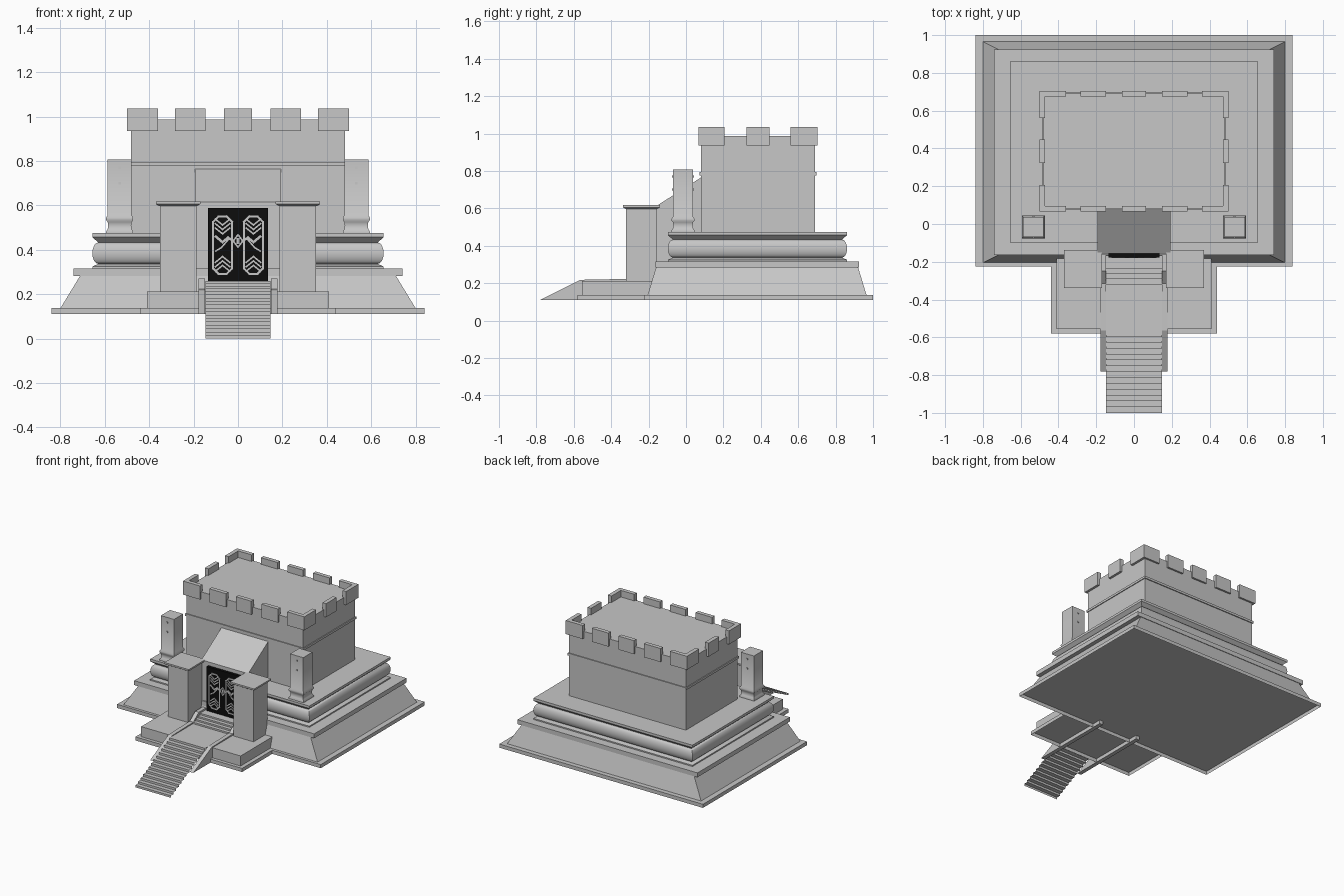
import bpy, bmesh
from math import radians, cos, sin, pi
from mathutils import Vector

cube = bpy.data.objects.get("Cube")
if cube:
    bpy.data.objects.remove(cube, do_unlink=True)


def material(name, value):
    m = bpy.data.materials.new(name)
    m.use_nodes = True
    color = (value, value, value, 1)
    m.diffuse_color = color
    m.node_tree.nodes["Principled BSDF"].inputs["Base Color"].default_value = color
    return m


STONE = material("grey stone", 0.57)
BLACK = material("black door", 0.004)


def finish(name, bm, mat=STONE, smooth=False, closed=True):
    if closed:
        bmesh.ops.recalc_face_normals(bm, faces=bm.faces)
    mesh = bpy.data.meshes.new(name)
    bm.to_mesh(mesh)
    bm.free()
    mesh.materials.append(mat)
    if smooth:
        mesh.shade_smooth()
        mesh.set_sharp_from_angle(angle=radians(35))
    ob = bpy.data.objects.new(name, mesh)
    bpy.context.scene.collection.objects.link(ob)
    return ob


def tier(name, cx, cy, rings, bottom=True, smooth=False):
    """Stack of rectangles (half width, half depth, height) joined by walls."""
    bm = bmesh.new()
    loops = []
    for hx, hy, z in rings:
        loops.append([bm.verts.new((cx + sx * hx, cy + sy * hy, z))
                      for sx, sy in ((-1, -1), (1, -1), (1, 1), (-1, 1))])
    for lo, hi in zip(loops, loops[1:]):
        for i in range(4):
            j = (i + 1) % 4
            bm.faces.new((lo[i], lo[j], hi[j], hi[i]))
    bm.faces.new(loops[-1])
    if bottom:
        bm.faces.new(loops[0][::-1])
    return finish(name, bm, smooth=smooth, closed=bottom)


def block(name, x0, x1, y0, y1, z0, z1, bottom=True):
    hx, hy = (x1 - x0) / 2, (y1 - y0) / 2
    return tier(name, (x0 + x1) / 2, (y0 + y1) / 2, [(hx, hy, z0), (hx, hy, z1)], bottom)


def prism(name, polys, axis, a, b, mat=STONE):
    """Extrude flat outlines along x or y from a to b."""
    bm = bmesh.new()
    for pts in polys:
        place = (lambda u, v: (a, u, v)) if axis == "x" else (lambda u, v: (u, a, v))
        face = bm.faces.new([bm.verts.new(place(u, v)) for u, v in pts])
        geo = bmesh.ops.extrude_face_region(bm, geom=[face])["geom"]
        move = Vector((b - a, 0, 0) if axis == "x" else (0, b - a, 0))
        bmesh.ops.translate(bm, vec=move, verts=[g for g in geo if isinstance(g, bmesh.types.BMVert)])
    return finish(name, bm, mat)


# Stepped base
PLINTH, Y_MID = 0.137, 0.385
block("main_plinth", -0.84, 0.84, -0.225, 1.0, 0.11, PLINTH, bottom=False)
block("front_plinth", -0.44, 0.44, -0.58, -0.225, 0.11, PLINTH, bottom=False)
block("front_platform", -0.41, 0.41, -0.555, -0.16, PLINTH, 0.212, bottom=False)
tier("sloped_tier", 0, 0.38, [(0.80, 0.585, PLINTH), (0.71, 0.54, 0.285)], bottom=False)
block("slab", -0.742, 0.742, -0.163, 0.925, 0.283, 0.316)

# Moulded tier with a rounded band between two grooves
insets = [(0, 0.316), (0, 0.325), (0.027, 0.337)]
for i in range(1, 10):
    t = pi * i / 10
    insets.append((0.027 - 0.027 * sin(t), 0.385 - 0.048 * cos(t)))
insets += [(0.027, 0.433), (0, 0.457), (0, 0.475)]
tier("moulded_tier", 0, 0.382, [(0.656 - d, 0.479 - d, z) for d, z in insets], smooth=True)

# Main hall
ROOF = 0.987
block("hall", -0.482, 0.482, 0.08, 0.69, 0.475, ROOF)
block("hall_string_course", -0.488, 0.488, 0.073, 0.697, 0.777, 0.794)

# Battlements
LOW, HIGH, THICK = 0.935, 1.036, 0.03
OUT_X, FRONT, BACK = 0.5, 0.066, 0.704
for lo, hi in ((-0.5, -0.36), (-0.283, -0.147), (-0.063, 0.063), (0.147, 0.283), (0.36, 0.5)):
    block("front_merlon", lo, hi, FRONT, FRONT + THICK, LOW, HIGH)
    block("back_merlon", lo, hi, BACK - THICK, BACK, LOW, HIGH)
for lo, hi in ((FRONT + THICK, 0.207), (0.323, 0.447), (0.56, BACK - THICK)):
    block("left_merlon", OUT_X - THICK, OUT_X, lo, hi, LOW, HIGH)
    block("right_merlon", -OUT_X, THICK - OUT_X, lo, hi, LOW, HIGH)

# Paired pieces either side of the entrance
for side, s in (("left", 1), ("right", -1)):
    # Free-standing pillar with a moulded foot
    px, py = s * 0.533, -0.016
    foot = [(0.061, 0.475), (0.061, 0.483), (0.054, 0.493), (0.052, 0.51), (0.054, 0.525),
            (0.061, 0.535), (0.061, 0.545), (0.054, 0.556), (0.054, 0.807)]
    tier(side + "_pillar", px, py, [(h, h, z) for h, z in foot], smooth=True)
    for z in (0.70, 0.77):
        block(side + "_pillar_stud", px - 0.005, px + 0.005, py - 0.058, py + 0.058, z - 0.005, z + 0.005)
    # Gate post and cap
    gx = s * 0.27
    tier(side + "_gate_post", gx, -0.238, [(0.082, 0.082, 0.212), (0.082, 0.082, 0.6)])
    tier(side + "_gate_cap", gx, -0.238,
         [(0.085, 0.085, 0.597), (0.1, 0.1, 0.606), (0.1, 0.1, 0.618)])
    # Stair cheek wall
    cheek = [(-0.78, 0.11), (-0.565, 0.218), (-0.315, 0.223), (-0.25, 0.272), (-0.155, 0.272), (-0.155, 0.11)]
    prism(side + "_stair_cheek", [cheek], "x", s * 0.148, s * 0.178)

# Sloped-roof porch
prism("porch", [[(-0.155, 0.2), (-0.155, 0.615), (0.085, 0.768), (0.085, 0.2)]], "x", -0.193, 0.193)

# Stairs: a folded sheet with two flights
path = [(-1.0, 0.0)]


def flight(count, rise, tread):
    for _ in range(count):
        y, z = path[-1]
        path.extend([(y, z + rise), (y + tread, z + rise)])


flight(14, 0.0153, 0.031)
path[-1] = (-0.32, path[-1][1])
flight(4, 0.0115, 0.028)
path[-1] = (-0.155, path[-1][1])
bm = bmesh.new()
rows = [[bm.verts.new((x, y, z)) for x in (-0.147, 0.147)] for y, z in path]
for a, b in zip(rows, rows[1:]):
    bm.faces.new((a[0], a[1], b[1], b[0]))
finish("stairs", bm, closed=False)

# Door with raised ornament
prism("door", [[(-0.135, 0.255), (0.135, 0.255), (0.135, 0.588), (-0.135, 0.588)]], "y", -0.177, -0.155, BLACK)
bars = []


def stroke(pts, width=0.009, closed=False):
    pts = [Vector(p) for p in pts]
    for a, b in zip(pts, pts[1:] + pts[:1] if closed else pts[1:]):
        d = (b - a).normalized() * width / 2
        n = Vector((-d.y, d.x))
        bars.append([a - d + n, b + d + n, b + d - n, a - d - n])


for s in (-1, 1):
    def leaf(pts, **kw):
        stroke([(s * u, v) for u, v in pts], **kw)
    x0, x1, z0, z1, c = 0.027, 0.112, 0.292, 0.55, 0.024
    mid = (x0 + x1) / 2
    leaf([(x0 + c, z0), (x1 - c, z0), (x1, z0 + c), (x1, z1 - c),
          (x1 - c, z1), (x0 + c, z1), (x0, z1 - c), (x0, z0 + c)], closed=True)
    for k in range(3):
        up, down = 0.33 + 0.02 * k, 0.512 - 0.02 * k
        leaf([(x0 + 0.01, up - 0.026), (mid, up), (x1 - 0.01, up - 0.026)], width=0.007)
        leaf([(x0 + 0.01, down + 0.026), (mid, down), (x1 - 0.01, down + 0.026)], width=0.007)
    leaf([(0.02, 0.44), (0.045, 0.455), (0.07, 0.435), (0.1, 0.46)], width=0.011)
    leaf([(0.045, 0.445), (0.075, 0.41), (0.1, 0.395)], width=0.007)
stroke([(0, 0.412), (0.022, 0.44), (0, 0.468), (-0.022, 0.44)], width=0.007, closed=True)
stroke([(0, 0.432), (0, 0.448)], width=0.012)
prism("door_ornament", bars, "y", -0.181, -0.176)
